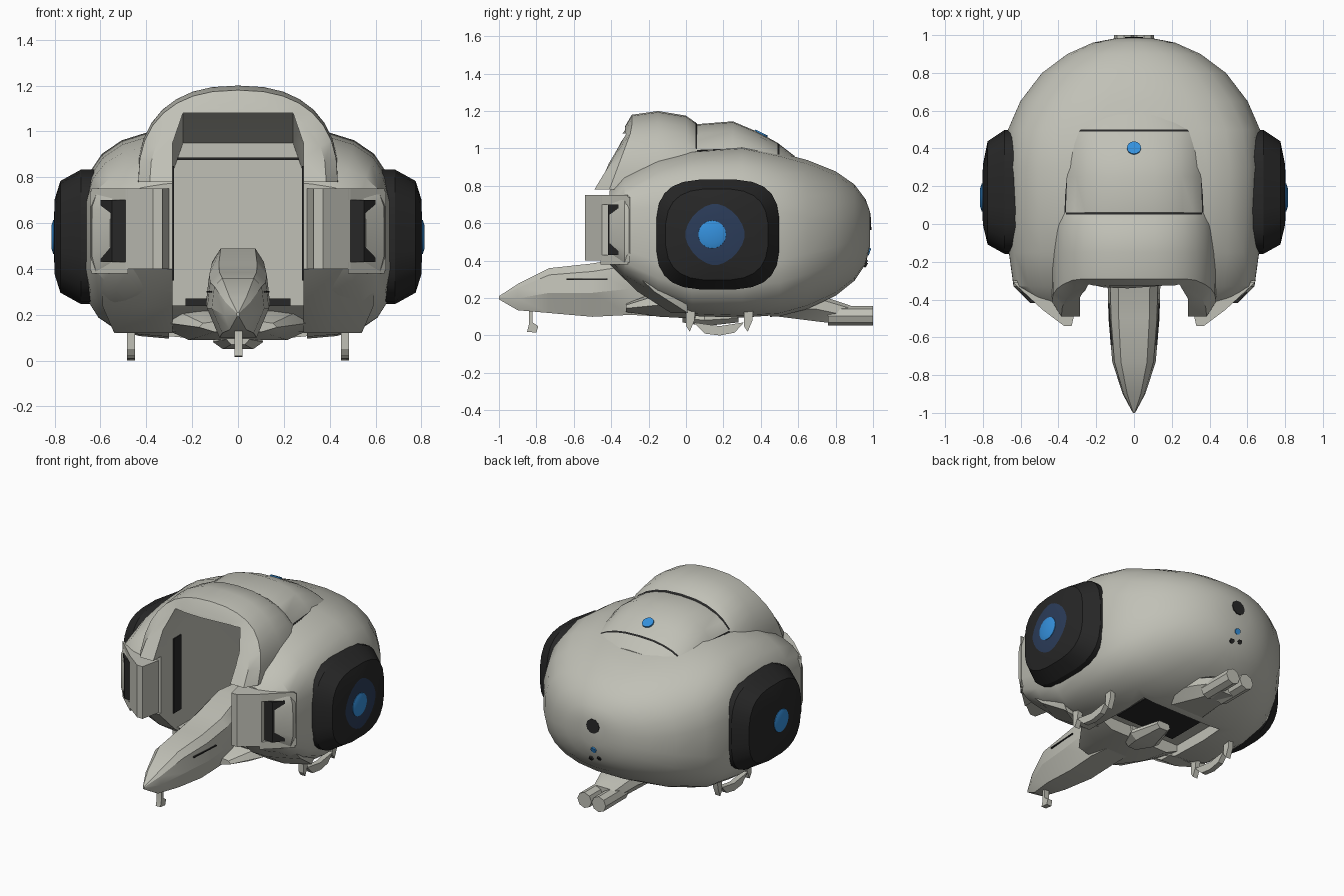
import bpy, bmesh, math
from mathutils import Vector

if "Cube" in bpy.data.objects:
    bpy.data.objects.remove(bpy.data.objects["Cube"])


def material(name, rgb):
    m = bpy.data.materials.new(name)
    m.diffuse_color = (*rgb, 1)
    m.use_nodes = True
    m.node_tree.nodes["Principled BSDF"].inputs["Base Color"].default_value = m.diffuse_color
    return m


GREY = material("warm grey hull", (0.53, 0.53, 0.47))
DARK = material("near black", (0.02, 0.02, 0.02))
BLUE = material("bright blue", (0.035, 0.28, 0.72))
NAVY = material("dark navy", (0.024, 0.045, 0.10))


def loft(name, rings, *mats, rule=None):
    """Closed solid through rings of equal point count; rule picks a material by face centre."""
    bm = bmesh.new()
    vr = [[bm.verts.new(p) for p in r] for r in rings]
    n = len(vr[0])
    for a, b in zip(vr, vr[1:]):
        for i in range(n):
            bm.faces.new((a[i], a[(i + 1) % n], b[(i + 1) % n], b[i]))
    bm.faces.new(vr[0])
    bm.faces.new(vr[-1])
    bmesh.ops.recalc_face_normals(bm, faces=bm.faces)
    if rule:
        for f in bm.faces:
            f.material_index = rule(f.calc_center_median())
    me = bpy.data.meshes.new(name)
    bm.to_mesh(me)
    bm.free()
    for m in mats:
        me.materials.append(m)
    ob = bpy.data.objects.new(name, me)
    bpy.context.collection.objects.link(ob)
    return ob


def power(t, e):
    c, s = math.cos(t), math.sin(t)
    return (math.copysign(abs(c) ** (2 / e), c), math.copysign(abs(s) ** (2 / e), s))


def section(y, hw, zb, zt, up, down, n=24):
    zm, h = (zb + zt) / 2, (zt - zb) / 2
    pts = []
    for i in range(n):
        t = 2 * math.pi * (i + 0.5) / n
        u, v = power(t, up if t < math.pi else down)
        pts.append((hw * u, y, zm + h * v))
    return pts


def prism(name, xy, z0, z1, mat):
    return loft(name, [[(x, y, z) for x, y in xy] for z in (z0, z1)], mat)


def box(name, x0, x1, y0, y1, z0, z1, mat):
    return prism(name, [(x0, y0), (x1, y0), (x1, y1), (x0, y1)], z0, z1, mat)


def disc(name, loc, normal, r, depth, mat, n=16):
    q = Vector(normal).to_track_quat('Z', 'Y')
    ring = lambda d: [Vector(loc) + q @ Vector((r * math.cos(2 * math.pi * i / n),
                      r * math.sin(2 * math.pi * i / n), d)) for i in range(n)]
    return loft(name, [ring(-depth), ring(depth)], mat)


def cut(ob, cutter):
    mod = ob.modifiers.new("cut", 'BOOLEAN')
    mod.operation, mod.solver, mod.object = 'DIFFERENCE', 'EXACT', cutter
    bpy.context.view_layer.objects.active = ob
    bpy.ops.object.modifier_apply(modifier=mod.name)


# Round main hull: fuller, boxier corners ahead of the rear dome
hull = loft("hull", [section(*r) for r in (
    (-0.41, 0.56, 0.39, 0.78, 3.4, 5), (-0.33, 0.64, 0.30, 0.87, 3.4, 5),
    (-0.15, 0.665, 0.18, 0.96, 3.4, 5), (0.03, 0.675, 0.10, 1.0, 3.4, 4.5),
    (0.3, 0.68, 0.09, 1.02, 3.4, 4.2), (0.5, 0.67, 0.10, 0.98, 3.1, 3.6),
    (0.65, 0.605, 0.14, 0.94, 2.7, 3), (0.8, 0.49, 0.21, 0.88, 2.4, 2.6),
    (0.9, 0.355, 0.29, 0.81, 2.3, 2.3), (0.96, 0.22, 0.38, 0.73, 2.2, 2.2),
    (0.985, 0.09, 0.48, 0.66, 2, 2))], GREY)


# Raised hood above the open cockpit, front edge slanting forward as it drops
def hood_ring(yb, yt, hw, zt, zb=0.78):
    pts = []
    for i in range(17):
        u, v = power(math.pi * i / 16, 2.4)
        pts.append((hw * u, yb + (yt - yb) * min(1, v / 0.8), zb + (zt - zb) * v))
    return pts


def hood_gap(c):
    gap = 0.048 < c.y < 0.06 or 0.492 < c.y < 0.502
    return 1 if gap and abs(c.x) < 0.36 and c.z > 0.95 else 0


hood = loft("hood", [hood_ring(*r) for r in (
    (-0.49, -0.325, 0.385, 1.12), (-0.41, -0.29, 0.435, 1.18), (-0.15, -0.15, 0.44, 1.2),
    (0.0, 0.0, 0.43, 1.175), (0.05, 0.05, 0.42, 1.14), (0.06, 0.06, 0.42, 1.13),
    (0.25, 0.25, 0.41, 1.145), (0.38, 0.38, 0.40, 1.09), (0.49, 0.49, 0.39, 1.03),
    (0.50, 0.50, 0.39, 1.022), (0.58, 0.58, 0.3, 0.96))], GREY, DARK, rule=hood_gap)


# Cockpit cavity and belly recess are cut out
def cavity_ring(y, top):
    return [(-0.285, y, 0.24), (0.285, y, 0.24), (0.285, y, top - 0.13),
            (0.24, y, top), (-0.24, y, top), (-0.285, y, top - 0.13)]


cavity = loft("cavity_cutter", [cavity_ring(-0.8, 1.08), cavity_ring(-0.2, 1.08), cavity_ring(0.46, 0.95)], GREY)
recess = box("recess_cutter", -0.3, 0.3, -0.02, 0.45, -0.1, 0.17, GREY)
cut(hull, cavity)
cut(hood, cavity)
cut(hull, recess)
for c in (cavity, recess):
    bpy.data.objects.remove(c)
box("belly_shadow_panel", -0.22, 0.22, 0.1, 0.4, 0.163, 0.172, DARK)

# Dark seams on the cockpit back wall
box("back_wall_seam", -0.28, 0.28, 0.452, 0.461, 0.876, 0.886, DARK)


# Long pointed nose boom running back into the cockpit as a console
def boom_ring(y, w, zb, zt):
    m = zb + (zt - zb) * 0.45
    return [(-0.6 * w, y, zt), (0.6 * w, y, zt), (0.9 * w, y, zt - 0.15 * (zt - zb)), (w, y, m),
            (0.6 * w, y, zb), (-0.6 * w, y, zb), (-w, y, m), (-0.9 * w, y, zt - 0.15 * (zt - zb))]


loft("nose_boom", [boom_ring(*r) for r in (
    (-1.0, 0.006, 0.193, 0.21), (-0.9, 0.06, 0.135, 0.275), (-0.73, 0.115, 0.12, 0.36),
    (-0.5, 0.135, 0.10, 0.385), (-0.3, 0.14, 0.11, 0.42), (-0.1, 0.125, 0.10, 0.49),
    (0.06, 0.09, 0.10, 0.49))], GREY)

# Chin wedge joining boom and hull floor
loft("chin", [boom_ring(-0.32, 0.17, 0.125, 0.17), boom_ring(-0.14, 0.3, 0.1, 0.24),
              boom_ring(0.05, 0.36, 0.09, 0.24)], GREY)

for s in (1, -1):
    side = "right" if s > 0 else "left"

    def sx(*pts):
        return [(s * x, y) for x, y in pts]

    # Dark side domes, navy ring on the right one only
    rings = []
    for d, cy, ry, rz, e in ((0.56, 0.17, 0.33, 0.295, 3.3), (0.685, 0.17, 0.33, 0.295, 3.3),
                             (0.775, 0.165, 0.275, 0.245, 2.9), (0.8, 0.155, 0.16, 0.165, 1.7),
                             (0.803, 0.14, 0.07, 0.07, 2)):
        rings.append([(s * d, cy + ry * power(t, e)[0], 0.54 + rz * power(t, e)[1])
                      for t in (2 * math.pi * (i + 0.5) / 24 for i in range(24))])
    loft(side + "_dome", rings, DARK, NAVY, rule=lambda c: 1 if c.x > 0.798 else 0)

    # Blue domed lens in the middle of each dome
    loft(side + "_lens", [[(s * d, 0.14 + r * math.cos(i * math.pi / 12), 0.54 + r * math.sin(i * math.pi / 12))
                           for i in range(24)] for d, r in ((0.79, 0.076), (0.806, 0.074), (0.814, 0.05))], BLUE)

    # Cheek frames around the front vents
    prism(side + "_cheek", sx((0.285, -0.34), (0.33, -0.54), (0.37, -0.54), (0.49, -0.45), (0.49, -0.34)),
          0.4, 0.75, GREY)
    lip = sx((0.48, -0.458), (0.64, -0.31), (0.48, -0.31))
    prism(side + "_vent_top", lip, 0.70, 0.75, GREY)
    prism(side + "_vent_bottom", lip, 0.38, 0.43, GREY)
    prism(side + "_vent_post", sx((0.585, -0.36), (0.645, -0.3), (0.585, -0.3)), 0.39, 0.74, GREY)
    prism(side + "_vent_dark", sx((0.49, -0.418), (0.55, -0.418), (0.6, -0.36), (0.49, -0.36)),
          0.43, 0.70, DARK)

    # Lower cheek sloping back under the vent
    loft(side + "_lower_cheek", [
        [(s * x, y, z) for x, y in ((0.285, yf), (0.4, yf), (xo, yf + 0.09), (xo, 0), (0.285, 0))]
        for yf, z, xo in ((-0.43, 0.4, 0.6), (-0.26, 0.235, 0.59), (-0.08, 0.12, 0.54))], GREY)

    # Cockpit details
    prism(side + "_foot_panel", sx((0.13, -0.2), (0.23, -0.2), (0.23, -0.1), (0.13, -0.1)), 0.22, 0.27, DARK)
    prism(side + "_wall_strip", sx((0.279, -0.28), (0.287, -0.28), (0.287, -0.2), (0.279, -0.2)),
          0.35, 0.85, DARK)

    # Boom side groove
    loft(side + "_boom_groove", [[(s * x, y, z) for x, y in
         ((0.08, -0.64), (0.124, -0.64), (0.137, -0.42), (0.08, -0.42))] for z in (0.297, 0.304)], DARK)

    # Seams along both edges of the hood's rear panel
    loft(side + "_hood_seam", [[(s * (x + dx), y, z + dz) for dx, dz in
         ((-0.004, 0.004), (0.006, -0.004), (0.0, -0.02), (-0.01, -0.02))]
         for x, y, z in ((0.362, 0.06, 0.991), (0.355, 0.25, 0.998), (0.345, 0.38, 0.978), (0.34, 0.49, 0.952))],
         DARK)

    # Landing skid with two struts
    x0, x1 = s * 0.45, s * 0.485
    loft(side + "_skid", [[(x, 0.04, 0.07), (x, 0.1, 0.01), (x, 0.18, 0.0), (x, 0.26, 0.015),
                           (x, 0.31, 0.07), (x, 0.18, 0.05)] for x in (x0, x1)], GREY)
    for y in (0.02, 0.33):
        loft(side + "_strut", [[(x, y - 0.02, 0.14), (x, y - 0.02, 0.05), (x, y, 0.02),
                                (x, y + 0.025, 0.08), (x, y + 0.03, 0.14)] for x in (x0, x1)], GREY)

    # Rear exhaust pipes
    disc(side + "_exhaust", (s * 0.053, 0.88, 0.105), (0, 1, 0), 0.052, 0.12, GREY, 8)

# Rear keel wedge holding the exhausts
loft("rear_keel", [boom_ring(0.5, 0.2, 0.1, 0.2), boom_ring(0.7, 0.13, 0.075, 0.22),
                   boom_ring(0.88, 0.08, 0.055, 0.16)], GREY)

# Nose foot
loft("nose_foot", [[(x, -0.84, 0.15), (x, -0.84, 0.06), (x, -0.85, 0.02), (x, -0.8, 0.015),
                    (x, -0.79, 0.05), (x, -0.82, 0.07), (x, -0.82, 0.15)] for x in (-0.015, 0.02)], GREY)

# Belly pod
loft("belly_pod", [boom_ring(-0.02, 0.05, 0.07, 0.12), boom_ring(0.1, 0.11, 0.05, 0.12),
                   boom_ring(0.28, 0.05, 0.07, 0.12)], GREY)

# Blue and dark marker lamps
disc("top_lamp", (0, 0.4, 1.076), (0, 0.45, 0.89), 0.037, 0.01, BLUE)
disc("rear_port", (0, 0.985, 0.61), (0, 1, 0.05), 0.048, 0.004, DARK, 10)
disc("rear_lamp", (0, 0.972, 0.45), (0, 0.93, -0.35), 0.02, 0.012, BLUE, 8)
for x, z in ((-0.03, 0.395), (0.03, 0.38)):
    disc("rear_mark", (x, 0.956, z), (0, 0.85, -0.5), 0.016, 0.012, DARK, 6)

# Smooth shading with sharp edges kept
bpy.ops.object.select_all(action='SELECT')
bpy.context.view_layer.objects.active = hull
bpy.ops.object.shade_smooth_by_angle(angle=math.radians(28))
